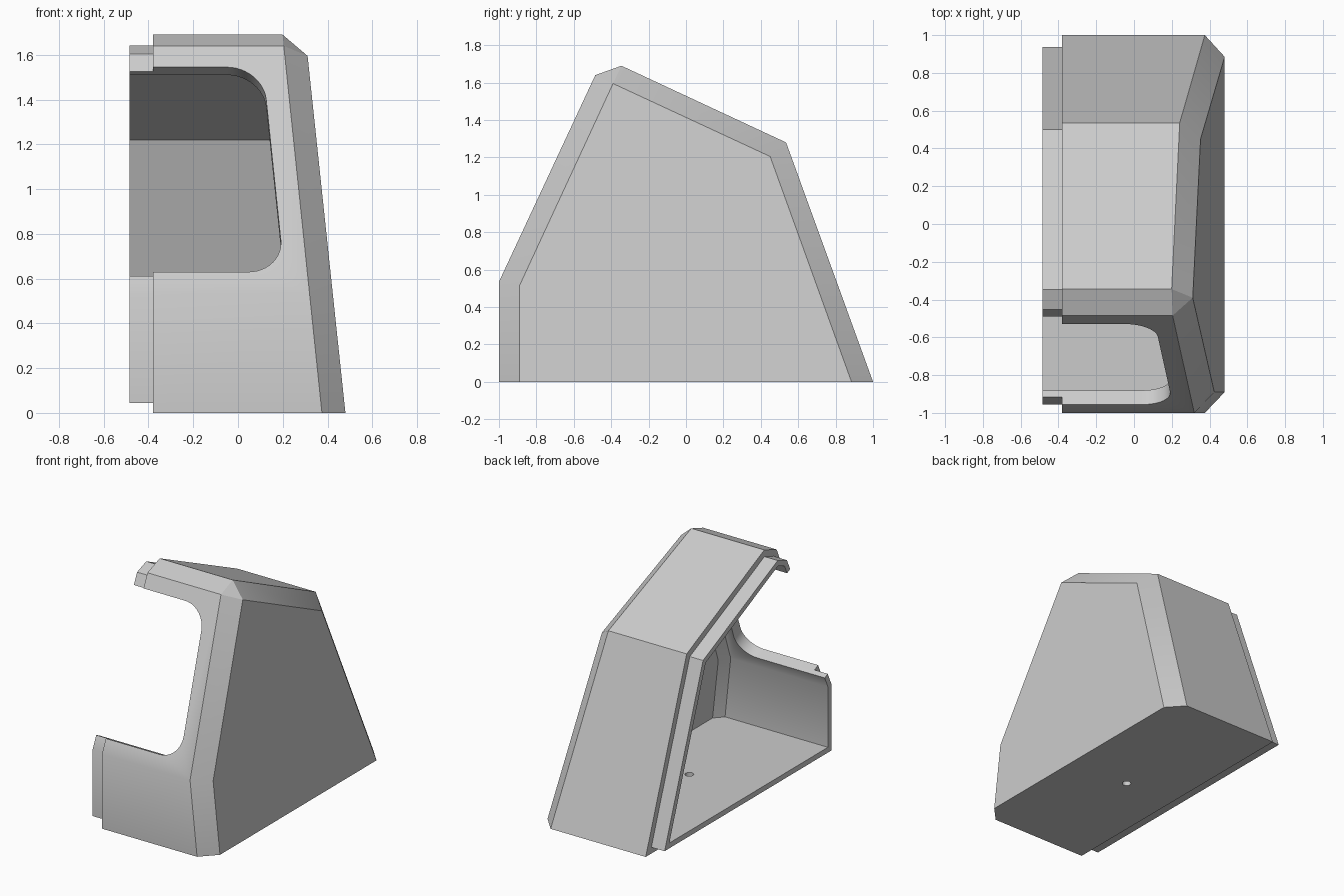
import bpy
import bmesh
import math
from mathutils import Vector

if "Cube" in bpy.data.objects:
    bpy.data.objects.remove(bpy.data.objects["Cube"], do_unlink=True)

WALL = 0.083      # shell thickness
STEP = 0.045      # how far the lip sits in from the outer skin
SEAM = -0.38      # open side of the shell
LIP_END = -0.485

# Side profiles (y, z), clockwise from the front bottom; last edge is the base
PROFILE = [(-1, 0), (-1, 0.535), (-0.485, 1.64), (-0.345, 1.69), (0.535, 1.28), (1, 0)]
CHEEK = [(-0.89, 0), (-0.89, 0.515), (-0.39, 1.595), (0.45, 1.205), (0.885, 0)]

grey = bpy.data.materials.new("light grey plastic")
grey.use_nodes = True
colour = (0.6, 0.6, 0.6, 1)
grey.diffuse_color = colour
grey.node_tree.nodes["Principled BSDF"].inputs["Base Color"].default_value = colour


def inset(points, side, base):
    """Move every edge of a clockwise outline inwards; the base edge has its own distance."""
    pts = [Vector(p) for p in points]
    lines = []
    for i, p in enumerate(pts):
        d = (pts[(i + 1) % len(pts)] - p).normalized()
        dist = base if i == len(pts) - 1 else side
        lines.append((p + Vector((d.y, -d.x)) * dist, d))
    out = []
    for i, (q, e) in enumerate(lines):
        p, d = lines[i - 1]
        w = q - p
        t = (w.x * e.y - w.y * e.x) / (d.x * e.y - d.y * e.x)
        out.append(p + d * t)
    return out


def loft(name, rings):
    """Closed solid through rings of equal length; returns an object."""
    bm = bmesh.new()
    loops = [[bm.verts.new(p) for p in ring] for ring in rings]
    n = len(loops[0])
    for a, b in zip(loops, loops[1:]):
        for i in range(n):
            j = (i + 1) % n
            bm.faces.new((a[i], a[j], b[j], b[i]))
    bm.faces.new(loops[0])
    bm.faces.new(loops[-1])
    bmesh.ops.remove_doubles(bm, verts=bm.verts[:], dist=1e-5)
    bmesh.ops.recalc_face_normals(bm, faces=bm.faces[:])
    return finish(name, bm)


def finish(name, bm):
    mesh = bpy.data.meshes.new(name)
    bm.to_mesh(mesh)
    bm.free()
    mesh.materials.append(grey)
    obj = bpy.data.objects.new(name, mesh)
    bpy.context.collection.objects.link(obj)
    return obj


def casing(name, start, d):
    """Chamfered casing volume with all its planes moved inwards by d."""
    k = d * math.tan(math.pi / 8)
    outline = inset(PROFILE, d, d)
    cheek = inset(CHEEK, k, d)
    cheek.insert(3, cheek[2])      # the top facet narrows to a point
    return loft(name, [
        [(start, y, z) for y, z in outline],
        [(0.375 - 0.104 * z - k, y, z) for y, z in outline],
        [(0.48 - 0.106 * z - d, y, z) for y, z in cheek]])


def combine(target, tool, operation):
    mod = target.modifiers.new(operation.title(), 'BOOLEAN')
    mod.operation = operation
    mod.solver = 'EXACT'
    mod.object = tool
    bpy.context.view_layer.objects.active = target
    bpy.ops.object.modifier_apply(modifier=mod.name)
    bpy.data.objects.remove(tool, do_unlink=True)


# Outer skin plus the stepped joining lip
shell = casing("casing_shell", SEAM, 0)
lip_outline = inset(PROFILE, STEP, STEP)
lip = loft("joining_lip", [[(x, y, z) for y, z in lip_outline] for x in (LIP_END, -0.3)])
combine(shell, lip, 'UNION')

# Hollow interior
combine(shell, casing("cavity_cutter", -0.7, WALL), 'DIFFERENCE')

# Screen opening, cut square to the sloping front, with rounded corners
foot = Vector((0, *PROFILE[1]))
up = (Vector((0, *PROFILE[2])) - foot).normalized()
inward = Vector((0, up.z, -up.y))
window = [(-0.7, 0.105), (0.206, 0.105), (0.111, 1.114), (-0.7, 1.114)]
cutter = loft("opening_cutter", [
    [Vector((x, 0, 0)) + foot + up * s + inward * depth for x, s in window]
    for depth in (-0.2, 0.2)])
bm = bmesh.new()
bm.from_mesh(cutter.data)
corners = [e for e in bm.edges
           if all(v.co.x > 0 for v in e.verts)
           and abs((e.verts[1].co - e.verts[0].co).normalized().dot(inward)) > 0.9]
bmesh.ops.bevel(bm, geom=corners, offset=0.16, offset_type='OFFSET',
                segments=12, profile=0.5, affect='EDGES')
bm.to_mesh(cutter.data)
bm.free()
combine(shell, cutter, 'DIFFERENCE')

# Small hole through the floor
bm = bmesh.new()
bmesh.ops.create_cone(bm, cap_ends=True, segments=24, radius1=0.029, radius2=0.029, depth=0.3)
bmesh.ops.translate(bm, verts=bm.verts[:], vec=(0.015, -0.06, 0))
combine(shell, finish("hole_cutter", bm), 'DIFFERENCE')

# Soft shading on curves and shallow bends, crisp edges elsewhere
bpy.ops.object.select_all(action='DESELECT')
shell.select_set(True)
bpy.context.view_layer.objects.active = shell
bpy.ops.object.shade_smooth_by_angle(angle=math.radians(30))
